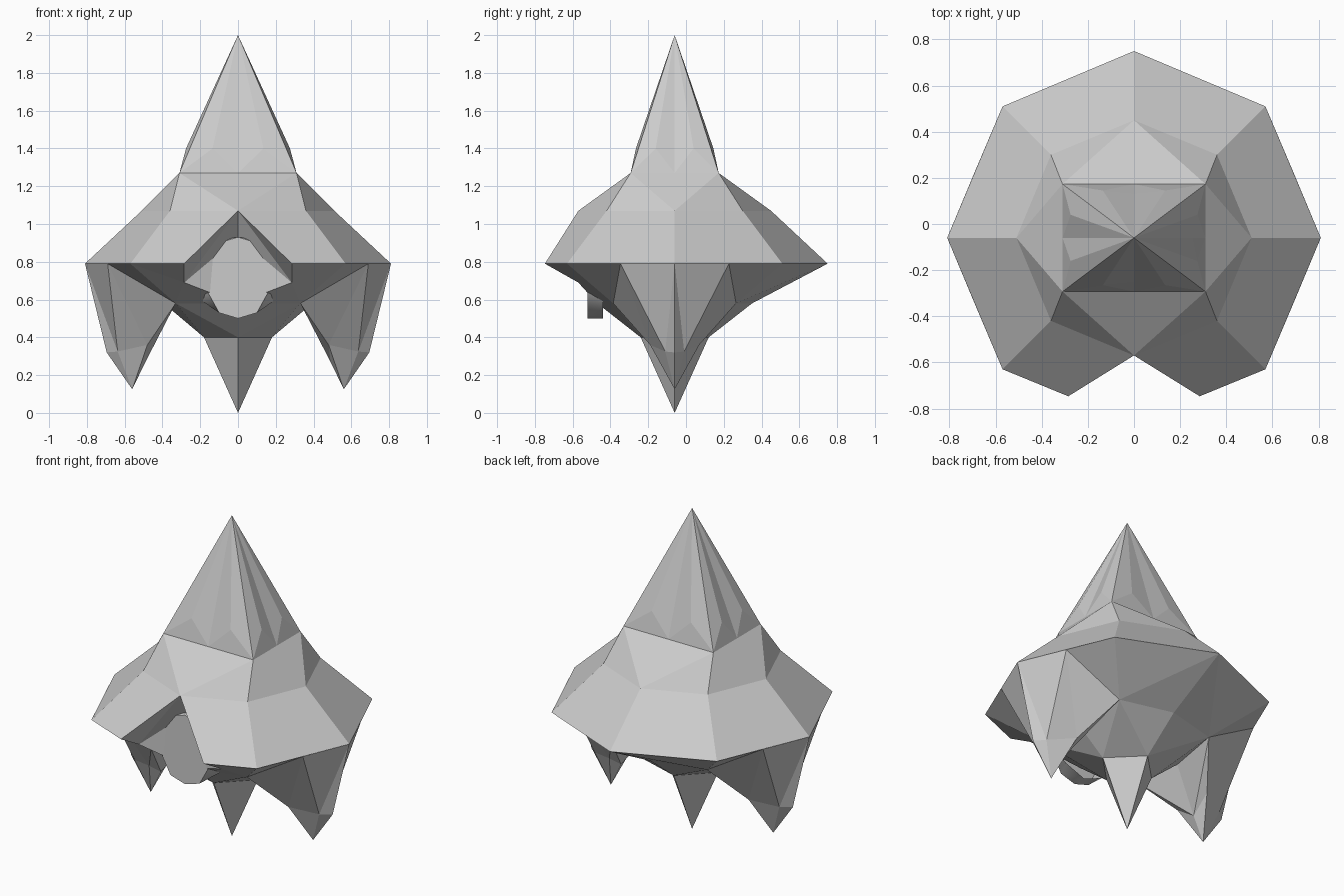
import bpy, bmesh
from mathutils import Vector

if "Cube" in bpy.data.objects:
    bpy.data.objects.remove(bpy.data.objects["Cube"])

AXIS_Y = -0.06  # the spire axis sits slightly forward of the bounds centre


def part(name, faces, inside, mirror_y=False, smooth=False):
    """Build faces of the +x half, mirror them, orient away from 'inside'."""
    bm = bmesh.new()
    for sx in (1, -1):
        for sy in ((1, -1) if mirror_y else (1,)):
            core = Vector((inside[0] * sx, inside[1] * sy, inside[2]))
            for f in faces:
                vs = [bm.verts.new((p[0] * sx, p[1] * sy, p[2])) for p in f]
                face = bm.faces.new(vs)
                face.normal_update()
                if face.normal.dot(face.calc_center_median() - core) < 0:
                    face.normal_flip()
                face.smooth = smooth
    bmesh.ops.remove_doubles(bm, verts=bm.verts, dist=0.0005)
    mesh = bpy.data.meshes.new(name)
    bm.to_mesh(mesh)
    bm.free()
    obj = bpy.data.objects.new(name, mesh)
    obj.location.y = AXIS_Y
    bpy.context.collection.objects.link(obj)
    return obj


def back(p):
    """Reflect a point front to back."""
    return (p[0], -p[1], p[2])


# Shared outline points (north = back, east = +x)
apex = (0, 0, 2)
corner = (0.31, 0.233, 1.27)
mid_n, mid_d, mid_e = (0, 0.51, 1.07), (0.36, 0.36, 1.07), (0.51, 0, 1.07)
rim_n, rim_d, rim_e = (0, 0.81, 0.79), (0.57, 0.57, 0.79), (0.81, 0, 0.79)
rim_leg = (0.69, 0.287, 0.79)
rim_front = (0.285, -0.687, 0.79)
notch = back(mid_n)
bowl_n, bowl_d, bowl_e = (0, 0.41, 0.58), (0.33, 0.325, 0.58), (0.37, 0, 0.56)
base_n, base_e = (0, 0.18, 0.40), (0.18, 0, 0.40)
lip = (0.285, -0.51, 0.69)

# Pointed spire with faint pleats just above its base
pn, pe = (0.135, 0.205, 1.40), (0.275, 0.10, 1.40)
base_mid_n, base_mid_e = (0, 0.233, 1.27), (0.31, 0, 1.27)
groove_n, groove_e = (0, 0.192, 1.40), (0.255, 0, 1.40)
part("spire", [
    (corner, pn, apex), (pn, groove_n, apex), (corner, base_mid_n, pn), (base_mid_n, groove_n, pn),
    (corner, pe, apex), (pe, groove_e, apex), (corner, base_mid_e, pe), (base_mid_e, groove_e, pe),
], (0, 0, 1.3), mirror_y=True)

# Shoulder from the square spire base to the octagon
part("shoulder", [
    (corner, base_mid_n, mid_n), (corner, mid_n, mid_d),
    (corner, mid_d, mid_e), (corner, mid_e, base_mid_e),
], (0, 0, 0.5), mirror_y=True)

# Flared brim, notched at the front
part("brim", [
    (mid_n, mid_d, rim_d, rim_n), (mid_d, mid_e, rim_e, rim_d),
    (mid_e, back(mid_d), back(rim_d), rim_e),
    (back(mid_d), notch, rim_front), (back(mid_d), rim_front, back(rim_d)),
], (0, 0, 0.5))

# Underside bowl
part("bowl", [
    (rim_n, rim_d, bowl_d), (rim_n, bowl_d, bowl_n), (rim_d, rim_leg, bowl_d),
    (back(rim_leg), back(rim_d), back(bowl_d)),
    (back(rim_d), rim_front, lip), (back(rim_d), lip, back(bowl_d)),
    (lip, back(bowl_d), back(bowl_n)),
    (bowl_n, bowl_d, base_n), (bowl_d, base_e, base_n), (bowl_d, bowl_e, base_e),
    (back(bowl_n), back(bowl_d), back(base_n)),
    (back(bowl_d), base_e, back(base_n)), (back(bowl_d), bowl_e, base_e),
], (0, 0, 0.85))

# Recessed wall behind the brim notch
inner_top = (0, -0.42, 0.93)
part("front_recess", [
    (notch, rim_front, lip), (notch, lip, inner_top), (inner_top, lip, back(bowl_n)),
], (0, 0.6, 1.3))

# Hanging side legs
out, side, inner, tip = (0.695, 0, 0.32), (0.637, 0.05, 0.325), (0.48, 0.13, 0.36), (0.56, 0, 0.125)
low = (0.49, 0, 0.27)
part("side_leg", [
    (rim_e, rim_leg, side), (rim_e, side, out), (rim_leg, bowl_d, inner), (rim_leg, inner, side),
    (out, side, tip), (side, inner, tip), (inner, low, tip),
    (bowl_d, bowl_e, low), (bowl_d, low, inner),
], (0.57, 0, 0.5), mirror_y=True)

# Central bottom spike
part("bottom_spike", [(base_n, base_e, (0, 0, 0))], (0, 0, 0.4), mirror_y=True)

# Elongated front plate with softly flared sides reaching into the recess
front = [(0, 0.93), (0.10, 0.90), (0.155, 0.80), (0.155, 0.715), (0.155, 0.63), (0.10, 0.53), (0, 0.50)]
rear = [(0, 0.93), (0.13, 0.92), (0.22, 0.78), (0.29, 0.70), (0.24, 0.63), (0.13, 0.55), (0, 0.50)]
f3 = [(x, -0.462, z) for x, z in front]
r3 = [(x, -0.38, z) for x, z in rear]
part("front_plate", [f3], (0, 0, 0.715))
part("front_plate_side", [(f3[i], f3[i + 1], r3[i + 1], r3[i]) for i in range(6)],
     (0, 0, 0.715), smooth=True)
